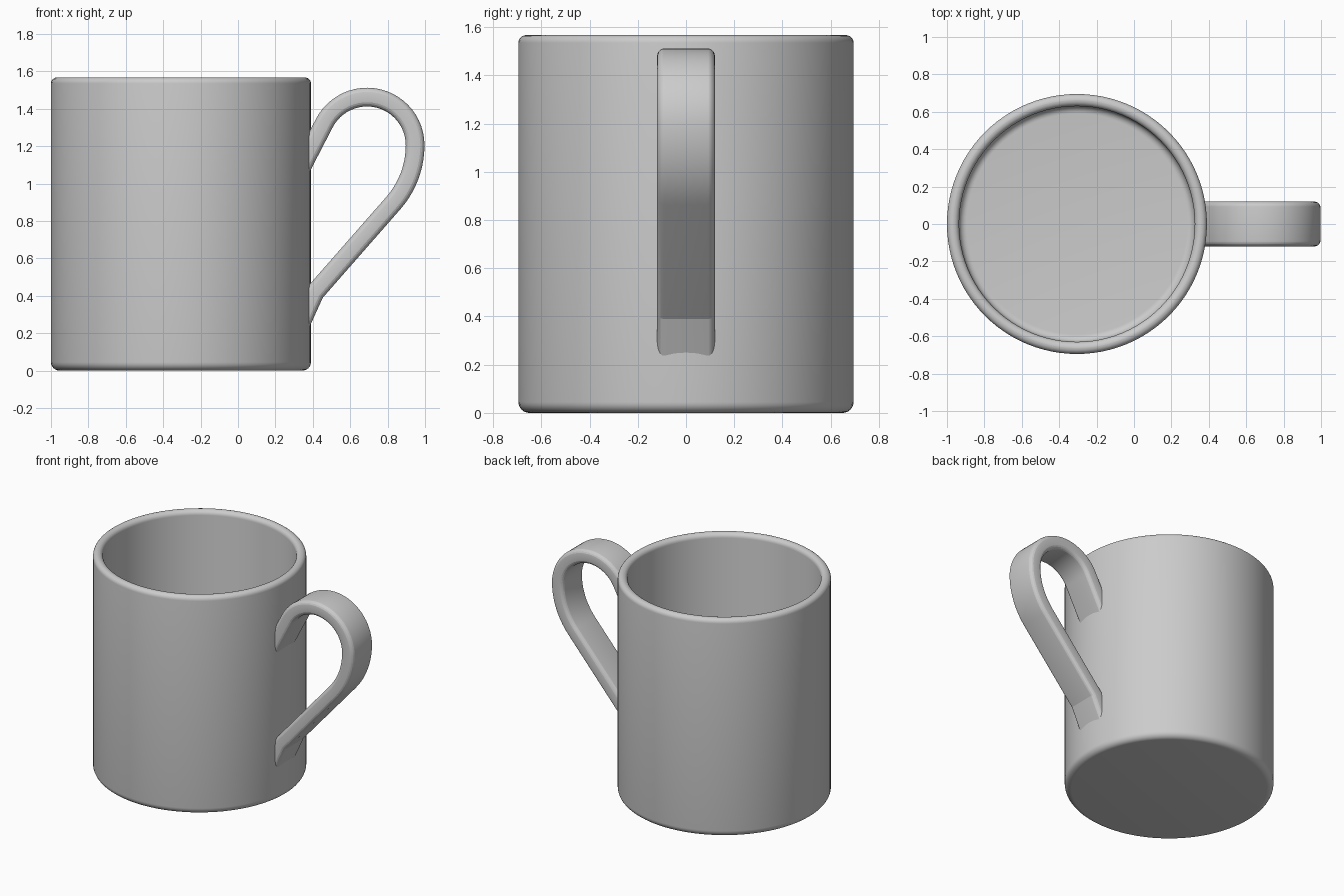
import bpy, bmesh
from math import sin, cos, pi, radians
from mathutils import Vector

if "Cube" in bpy.data.objects:
    bpy.data.objects.remove(bpy.data.objects["Cube"])

CX, R, H, WALL, FLOOR = -0.305, 0.695, 1.567, 0.065, 0.07


def arc(cx, cz, r, a0, a1, n):
    return [(cx + r * cos(radians(a0 + (a1 - a0) * i / n)),
             cz + r * sin(radians(a0 + (a1 - a0) * i / n))) for i in range(n + 1)]


def finish(bm, name, angle):
    bmesh.ops.recalc_face_normals(bm, faces=bm.faces)
    me = bpy.data.meshes.new(name)
    bm.to_mesh(me)
    bm.free()
    ob = bpy.data.objects.new(name, me)
    bpy.context.collection.objects.link(ob)
    bpy.ops.object.select_all(action='DESELECT')
    ob.select_set(True)
    bpy.context.view_layer.objects.active = ob
    bpy.ops.object.shade_smooth_by_angle(angle=radians(angle))
    return ob


# Mug body: lathed profile with rounded base, rim and inner floor corner
ri = R - WALL
profile = [(0, 0)]
profile += arc(R - 0.045, 0.045, 0.045, -90, 0, 6)
profile += arc(R - 0.032, H - 0.032, 0.032, 0, 90, 6)
profile += arc(ri + 0.032, H - 0.032, 0.032, 90, 180, 6)
profile += arc(ri - 0.04, FLOOR + 0.04, 0.04, 0, -90, 6)
profile += [(0, FLOOR)]
bm = bmesh.new()
vs = [bm.verts.new((x, 0, z)) for x, z in profile]
es = [bm.edges.new(p) for p in zip(vs, vs[1:])]
bmesh.ops.spin(bm, geom=vs + es, cent=(0, 0, 0), axis=(0, 0, 1),
               angle=2 * pi, steps=96, use_duplicate=False)
bmesh.ops.remove_doubles(bm, verts=bm.verts, dist=1e-5)
body = finish(bm, "mug_body", 40)
body.location.x = CX

# Handle centre line: short stub, top arc, wider arc, straight, lower stub
path = [(0.35, 1.107)]
path += arc(0.69, 1.205, 0.257, 153, 0, 24)
path += arc(0.477, 1.205, 0.47, 0, -41.3, 10)[1:]
path += [(0.411, 0.417), (0.35, 0.283)]
path = [Vector(p) for p in path]

# Rounded strap cross-section as (thickness, width) offsets
ht, hw, cr = 0.05, 0.12, 0.032
section = []
for k, (su, sv) in enumerate([(1, 1), (-1, 1), (-1, -1), (1, -1)]):
    section += arc(su * (ht - cr), sv * (hw - cr), cr, 90 * k, 90 * k + 90, 5)

# Handle: mitred sections along the path, end sections vertical inside the wall
bm = bmesh.new()
rings = []
for i, p in enumerate(path):
    d0 = (p - path[max(i - 1, 0)]).normalized()
    d1 = (path[min(i + 1, len(path) - 1)] - p).normalized()
    d = d1 if i == 0 else d0
    n = Vector((-d.y, d.x))
    if i in (0, len(path) - 1):
        m = Vector((0, 1))
    else:
        t = (d0 + d1).normalized()
        m = Vector((-t.y, t.x))
    m = m / m.dot(n)
    rings.append([bm.verts.new((p.x + m.x * u, v, p.y + m.y * u)) for u, v in section])
for a, b in zip(rings, rings[1:]):
    for j in range(len(a)):
        k = (j + 1) % len(a)
        bm.faces.new((a[j], a[k], b[k], b[j]))
bm.faces.new(rings[0])
bm.faces.new(rings[-1])
finish(bm, "handle", 22 - 8)
for ob in bpy.context.selected_objects:
    bpy.ops.object.shade_smooth_by_angle(angle=radians(20))
